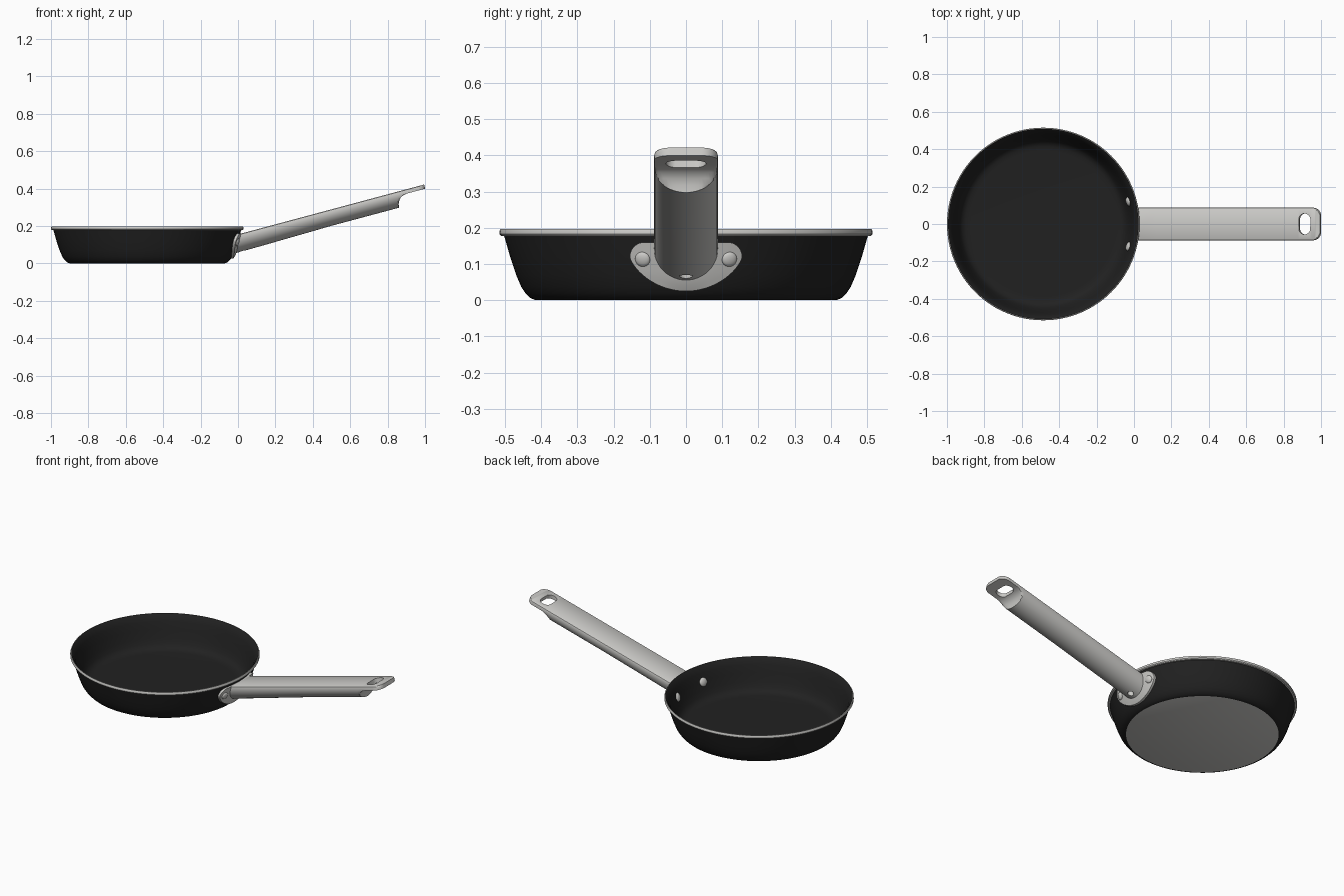
import bpy, bmesh, math
from mathutils import Vector, Matrix

if "Cube" in bpy.data.objects:
    bpy.data.objects.remove(bpy.data.objects["Cube"])

CX = -0.485                      # pan axis
TILT = math.radians(15)          # handle slope
Z0 = 0.155                       # handle top height at x = 0


def material(name, c):
    m = bpy.data.materials.new(name)
    m.diffuse_color = (*c, 1)
    m.use_nodes = True
    m.node_tree.nodes["Principled BSDF"].inputs["Base Color"].default_value = m.diffuse_color
    return m


STEEL = material("brushed_steel", (0.60, 0.595, 0.575))
BLACK = material("black_coating", (0.015, 0.015, 0.015))


def finish(bm, name, mats, angle=35):
    bmesh.ops.remove_doubles(bm, verts=bm.verts, dist=1e-5)
    bmesh.ops.recalc_face_normals(bm, faces=bm.faces)
    me = bpy.data.meshes.new(name)
    bm.to_mesh(me)
    bm.free()
    ob = bpy.data.objects.new(name, me)
    bpy.context.collection.objects.link(ob)
    for m in mats:
        me.materials.append(m)
    smooth(ob, angle)
    return ob


def smooth(ob, angle=35):
    bpy.ops.object.select_all(action='DESELECT')
    ob.select_set(True)
    bpy.context.view_layer.objects.active = ob
    bpy.ops.object.shade_smooth_by_angle(angle=math.radians(angle))


def loft(name, rings, mats, angle=35):
    """Skin closed rings of equal length and cap both ends."""
    bm = bmesh.new()
    vs = [[bm.verts.new(p) for p in r] for r in rings]
    n = len(vs[0])
    for a, b in zip(vs, vs[1:]):
        for i in range(n):
            j = (i + 1) % n
            bm.faces.new((a[i], a[j], b[j], b[i]))
    bm.faces.new(vs[0])
    bm.faces.new(vs[-1])
    return finish(bm, name, mats, angle)


# Pan body: turned profile, steel base and rim edge, black elsewhere
outer = [(0.415, 0), (0.43, 0.006), (0.443, 0.019), (0.455, 0.037), (0.469, 0.07),
         (0.485, 0.118), (0.497, 0.16), (0.502, 0.177)]
rim = [(0.511, 0.178), (0.515, 0.183), (0.515, 0.191), (0.512, 0.197)]
inner = [(0.509, 0.197), (0.499, 0.188), (0.485, 0.16), (0.473, 0.118), (0.457, 0.07),
         (0.445, 0.042), (0.433, 0.026), (0.415, 0.017), (0.39, 0.015)]
profile = outer + rim + inner
SEG = 96
bm = bmesh.new()
rings = [[bm.verts.new((CX + r * math.cos(2 * math.pi * k / SEG),
                        r * math.sin(2 * math.pi * k / SEG), z)) for k in range(SEG)]
         for r, z in profile]
for i, (a, b) in enumerate(zip(rings, rings[1:])):
    steel = len(outer) - 1 <= i < len(outer) + len(rim)
    for k in range(SEG):
        j = (k + 1) % SEG
        bm.faces.new((a[k], a[j], b[j], b[k])).material_index = 0 if steel else 1
bm.faces.new(rings[0]).material_index = 0
bm.faces.new(rings[-1]).material_index = 1
finish(bm, "pan_body", [STEEL, BLACK])


def wall_radius(z):
    for (r0, z0), (r1, z1) in zip(outer, outer[1:]):
        if z <= z1:
            return r0 + (r1 - r0) * (max(z, z0) - z0) / (z1 - z0)
    return outer[-1][0]


def wall_x(y, z, off):
    return CX + math.sqrt((wall_radius(z) + off) ** 2 - y * y)


def to_world(u, y, v):
    return Vector((u * math.cos(TILT) - v * math.sin(TILT), y,
                   Z0 + u * math.sin(TILT) + v * math.cos(TILT)))


# Handle: D-shaped section, scooped underside and flat rounded tip
W, END, CORNER = 0.088, 1.03, 0.045


def section(w, depth, clip):
    half = [(w * 0.92, 0), (w * 0.975, -0.003), (w, -0.010)]
    for k in range(1, 13):
        a = math.pi / 2 * k / 12
        half.append((w * math.cos(a), -0.015 - (depth - 0.015) * math.sin(a)))
    half = [(y, max(v, -clip)) for y, v in half]
    return half + [(-y, v) for y, v in reversed(half[:-1])]


handle_rings = []
first = []
for y, v in section(W, 0.094, 1):          # root follows the pan wall
    u = 0.0
    for _ in range(25):
        p = to_world(u, y, v)
        u += (wall_x(y, p.z, -0.004) - p.x) * 0.8
    first.append(to_world(u, y, v))
handle_rings.append(first)
stations = [(0.12, 1), (0.5, 1), (0.868, 1), (0.872, 0.065), (0.880, 0.048),
            (0.893, 0.034), (0.910, 0.026), (0.93, 0.023)]
for u, clip in stations:
    depth = 0.094 - 0.009 * min(1, u / 0.5)
    handle_rings.append([to_world(u, y, v) for y, v in section(W, depth, clip)])
for k in range(0, 10):                     # rounded tip corners
    s = CORNER * math.sin(math.pi / 2 * k / 9)
    w = W - CORNER + math.sqrt(max(0, CORNER ** 2 - s * s))
    handle_rings.append([to_world(END - CORNER + s, y, v)
                         for y, v in section(w, 0.085, 0.023)])
handle = loft("handle", handle_rings, [STEEL])

# Cutters: hanging slot and drain hole
slot = []
for k in range(32):
    a = 2 * math.pi * k / 32
    c, s = math.cos(a), math.sin(a)
    slot.append((0.944 + 0.032 * c, 0.032 * s + math.copysign(0.024, s)))
cut1 = loft("slot_cutter", [[to_world(u, y, v) for u, y in slot] for v in (-0.1, 0.1)], [STEEL])
drain = [(0.024 + 0.016 * math.cos(math.pi * k / 10), 0.018 * math.sin(math.pi * k / 10))
         for k in range(20)]
cut2 = loft("drain_cutter", [[(x, y, z) for x, y in drain] for z in (0.0, 0.115)], [STEEL])
for cutter in (cut1, cut2):
    mod = handle.modifiers.new("cut", 'BOOLEAN')
    mod.operation = 'DIFFERENCE'
    mod.solver = 'EXACT'
    mod.object = cutter
    bpy.ops.object.select_all(action='DESELECT')
    handle.select_set(True)
    bpy.context.view_layer.objects.active = handle
    bpy.ops.object.modifier_apply(modifier=mod.name)
    bpy.data.objects.remove(cutter)
smooth(handle)

# Mounting plate hugging the wall
plate_rings = []
HALF, ROWS, COLS = 0.155, 8, 48
for c in range(COLS + 1):
    y = -HALF * math.cos(math.pi * c / COLS) * 0.9995
    bot = 0.12 - 0.095 * (1 - (y / HALF) ** 2) ** 0.7
    t = max(0, abs(y) - 0.115) / 0.04
    top = 0.12 + 0.04 * math.sqrt(max(0, 1 - t * t))
    zs = [bot + (top - bot) * k / ROWS for k in range(ROWS + 1)]
    plate_rings.append([(wall_x(y, z, 0.013), y, z) for z in zs] +
                       [(wall_x(y, z, -0.003), y, z) for z in reversed(zs)])
loft("mounting_plate", plate_rings, [STEEL])


# Rivets: domed heads outside the plate and inside the pan
def rivet(name, y, off, radius, height):
    z = 0.113
    x = wall_x(y, z, off)
    n = Vector((x - CX, y, -0.14)).normalized()
    bm = bmesh.new()
    bmesh.ops.create_uvsphere(bm, u_segments=24, v_segments=12, radius=1)
    m = (Matrix.Translation((x, y, z)) @ n.to_track_quat('Z', 'Y').to_matrix().to_4x4()
         @ Matrix.Diagonal((radius, radius, height, 1)))
    bmesh.ops.transform(bm, matrix=m, verts=bm.verts)
    finish(bm, name, [STEEL], 60)


for side, y in (("front", -0.12), ("back", 0.12)):
    rivet("outer_rivet_" + side, y, 0.013, 0.021, 0.009)
    rivet("inner_rivet_" + side, y, -0.013, 0.025, 0.012)
